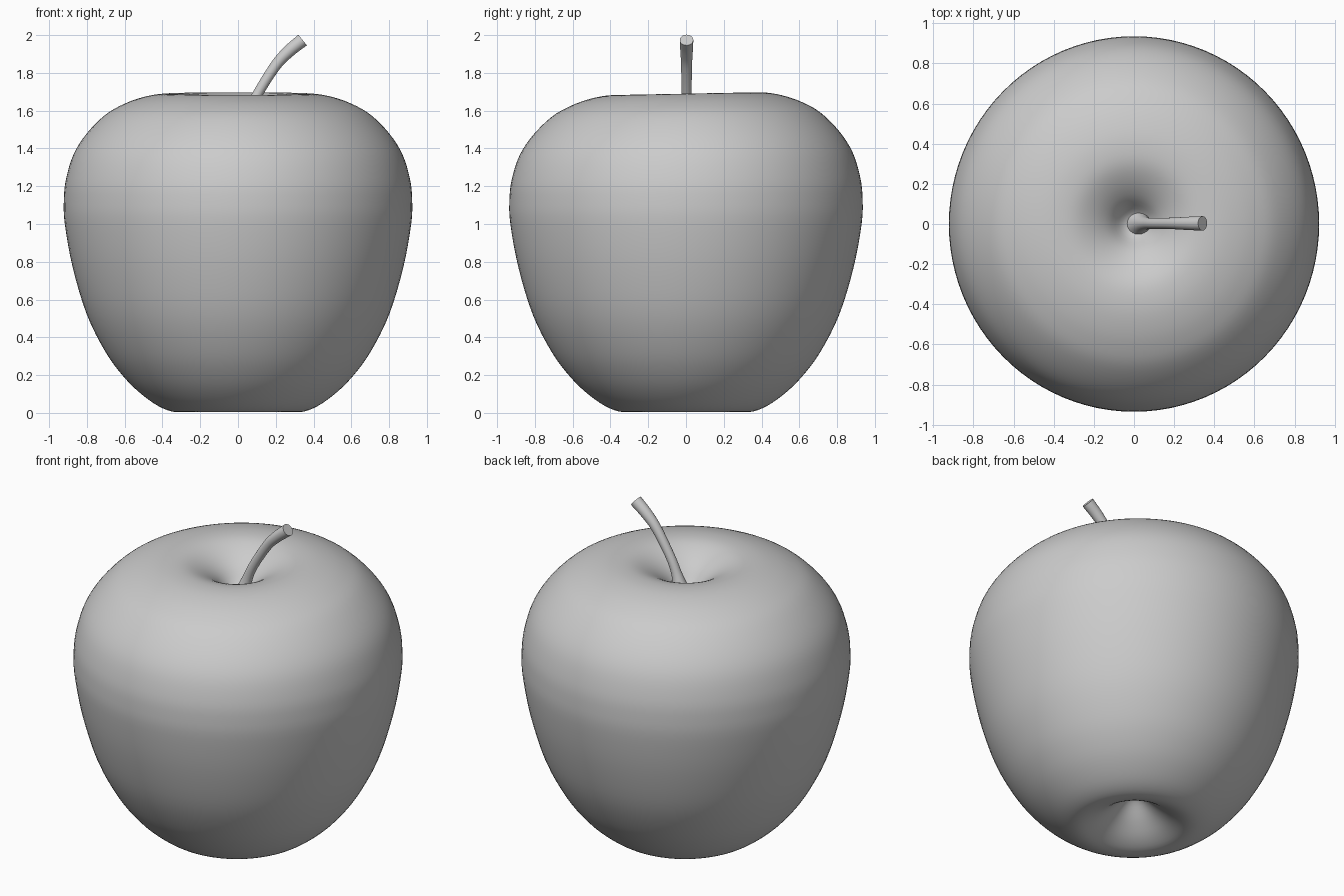
import bpy, bmesh, math
from mathutils import Vector

if "Cube" in bpy.data.objects:
    bpy.data.objects.remove(bpy.data.objects["Cube"])

grey = bpy.data.materials.new("plain grey")
grey.diffuse_color = (0.6, 0.6, 0.6, 1)
grey.use_nodes = True
grey.node_tree.nodes["Principled BSDF"].inputs["Base Color"].default_value = grey.diffuse_color


def smooth_path(points, steps):
    """Catmull-Rom curve through the given points."""
    p = [Vector(q) for q in points]
    p = [2 * p[0] - p[1]] + p + [2 * p[-1] - p[-2]]
    out = []
    for a, b, c, d in zip(p, p[1:], p[2:], p[3:]):
        for i in range(steps):
            t = i / steps
            out.append(0.5 * (2 * b + (c - a) * t + (2 * a - 5 * b + 4 * c - d) * t * t
                              + (3 * b - a - 3 * c + d) * t ** 3))
    return out + [p[-2]]


def skin(name, rings, closed_tips=False):
    """Join rings of points into a capped, smooth-shaded tube."""
    bm = bmesh.new()
    loops = [[bm.verts.new(co) for co in ring] for ring in rings]
    n = len(loops[0])
    for low, high in zip(loops, loops[1:]):
        for i in range(n):
            j = (i + 1) % n
            bm.faces.new((low[i], low[j], high[j], high[i]))
    bm.faces.new(loops[0][::-1])
    bm.faces.new(loops[-1])
    bmesh.ops.recalc_face_normals(bm, faces=bm.faces)
    mesh = bpy.data.meshes.new(name)
    bm.to_mesh(mesh)
    bm.free()
    mesh.materials.append(grey)
    obj = bpy.data.objects.new(name, mesh)
    bpy.context.collection.objects.link(obj)
    bpy.ops.object.select_all(action='DESELECT')
    obj.select_set(True)
    bpy.context.view_layer.objects.active = obj
    bpy.ops.object.shade_smooth_by_angle(angle=math.radians(50))
    return obj


# Apple body: (radius, height) from the bottom hollow to the stem hollow
profile = [(0.004, 0.2), (0.05, 0.175), (0.13, 0.1), (0.22, 0.035), (0.31, 0.004),
           (0.4, 0.025), (0.5, 0.09), (0.6, 0.185), (0.7, 0.32), (0.8, 0.52),
           (0.875, 0.77), (0.917, 1.0), (0.922, 1.13), (0.91, 1.24), (0.87, 1.37),
           (0.8, 1.48), (0.7, 1.58), (0.6, 1.637), (0.5, 1.672), (0.4, 1.689),
           (0.3, 1.684), (0.21, 1.648), (0.13, 1.59), (0.06, 1.51), (0.004, 1.485)]
SIDES = 96
rings = []
for r, z in smooth_path(profile, 4):
    ring = []
    for i in range(SIDES):
        a = 2 * math.pi * i / SIDES
        x, y = r * math.cos(a), r * math.sin(a)
        # slightly wider front to back, top rim a little higher at the back
        lift = 0.02 * y * max(0, z - 1) / 0.7
        ring.append((x, y * 1.014, z + lift))
    rings.append(ring)
skin("apple_body", rings)

# Stem: (x, z, radius), flared at its foot and leaning to the right
stem = [(0.03, 1.47, 0.075), (0.04, 1.52, 0.048), (0.06, 1.59, 0.031), (0.105, 1.69, 0.027),
        (0.2, 1.84, 0.029), (0.27, 1.915, 0.033), (0.342, 1.974, 0.036)]
path = smooth_path(stem, 5)
rings = []
for k, (x, z, r) in enumerate(path):
    step = path[min(k + 1, len(path) - 1)] - path[max(k - 1, 0)]
    along = Vector((step[0], 0, step[1])).normalized()
    side = Vector((0, 1, 0))
    up = along.cross(side)
    rings.append([Vector((x, 0.003, z)) + r * (math.cos(a) * side + math.sin(a) * up)
                  for a in (2 * math.pi * i / 24 for i in range(24))])
skin("stem", rings)
